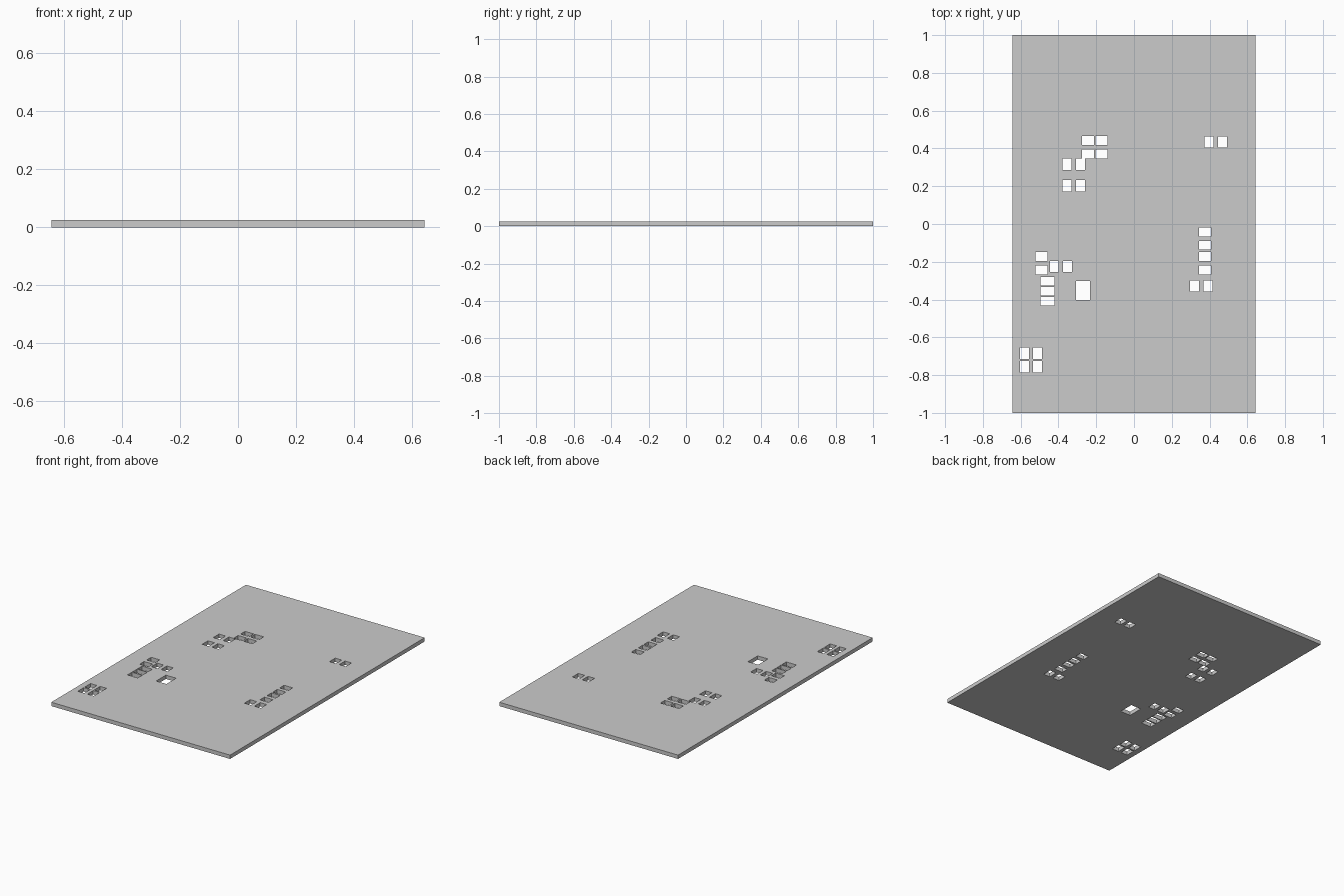
import bpy, bmesh

if "Cube" in bpy.data.objects:
    bpy.data.objects.remove(bpy.data.objects["Cube"])

HALF_X, HALF_Y, THICK = 0.643, 1.0, 0.025
TALL = (0.047, 0.060)    # upright pad window
WIDE = (0.062, 0.046)    # sideways pad window
SLOT = (0.074, 0.045)
LARGE = (0.074, 0.100)

# window size, x centres, y centres (every combination is cut)
windows = [
    (WIDE, (-0.244, -0.172), (0.442, 0.371)),
    (TALL, (-0.355, -0.284), (0.316, 0.202)),
    (TALL, (0.398, 0.469), (0.434,)),
    (WIDE, (0.376,), (-0.042, -0.113, -0.172, -0.244)),
    (TALL, (0.320, 0.392), (-0.328,)),
    (WIDE, (-0.490,), (-0.172, -0.244)),
    (TALL, (-0.422, -0.352), (-0.225,)),
    (SLOT, (-0.457,), (-0.303, -0.355, -0.408)),
    (LARGE, (-0.270,), (-0.353,)),
    (TALL, (-0.580, -0.511), (-0.684, -0.755)),
]

profile = bpy.data.curves.new("stencil_plate", 'CURVE')
profile.dimensions = '2D'
profile.fill_mode = 'BOTH'
profile.extrude = THICK / 2


def add_rectangle(cx, cy, w, h):
    spline = profile.splines.new('POLY')
    spline.points.add(3)
    for p, (sx, sy) in zip(spline.points, ((-1, -1), (1, -1), (1, 1), (-1, 1))):
        p.co = (cx + sx * w / 2, cy + sy * h / 2, 0, 1)
    spline.use_cyclic_u = True


# Plate outline, then the windows as inner loops
add_rectangle(0, 0, 2 * HALF_X, 2 * HALF_Y)
for (w, h), xs, ys in windows:
    for x in xs:
        for y in ys:
            add_rectangle(x, y, w, h)

# Extruded solid plate as a clean mesh
plate = bpy.data.objects.new("stencil_plate", profile)
bpy.context.collection.objects.link(plate)
bpy.context.view_layer.objects.active = plate
plate.select_set(True)
bpy.ops.object.convert(target='MESH')
plate = bpy.context.view_layer.objects.active

bm = bmesh.new()
bm.from_mesh(plate.data)
bmesh.ops.remove_doubles(bm, verts=bm.verts, dist=0.0003)
bmesh.ops.recalc_face_normals(bm, faces=bm.faces)
bmesh.ops.translate(bm, verts=bm.verts, vec=(0, 0, THICK / 2))
for f in bm.faces:
    f.smooth = False
bm.to_mesh(plate.data)
bm.free()
